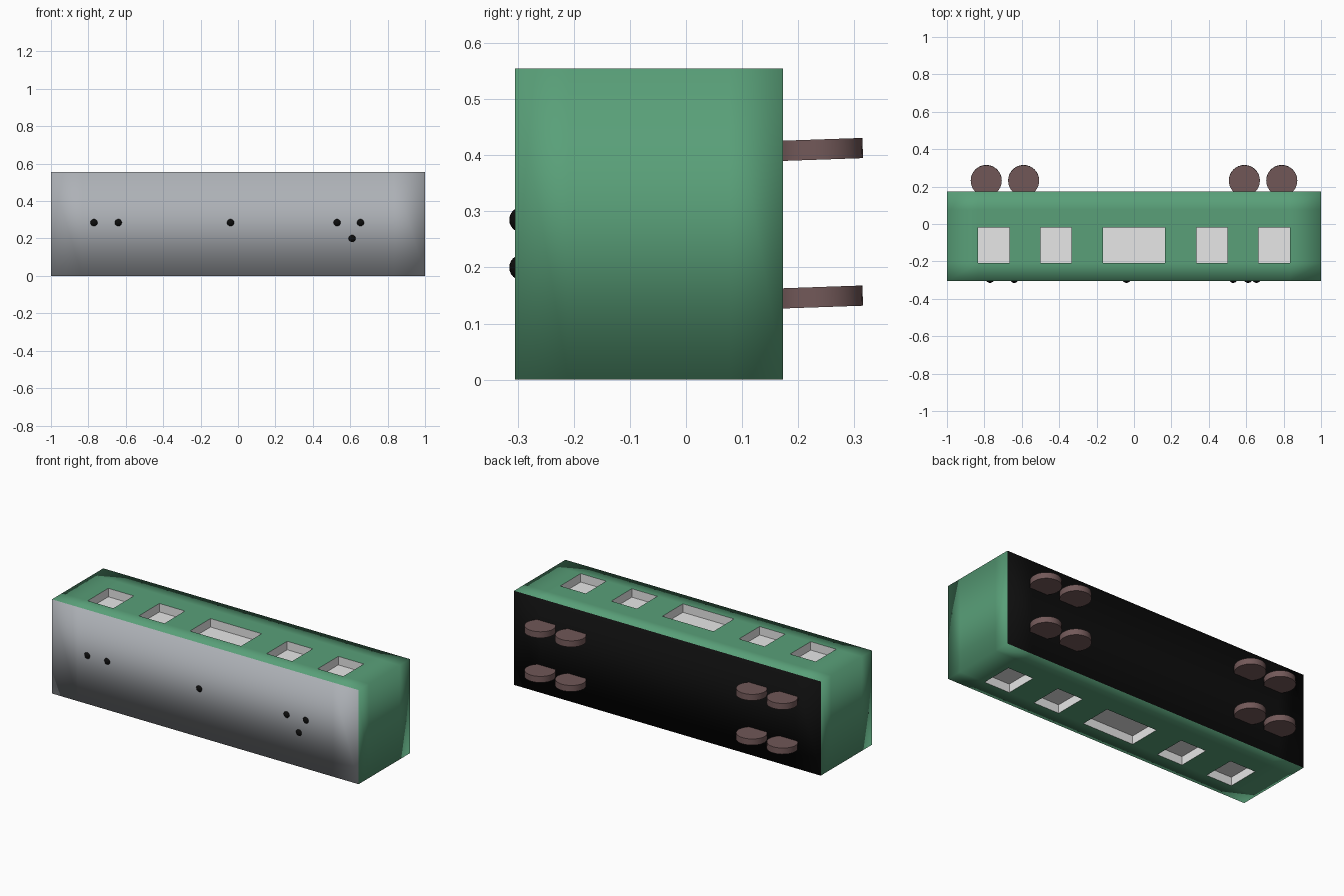
import bpy, bmesh, math
from mathutils import Vector

cube = bpy.data.objects.get("Cube")
if cube:
    bpy.data.objects.remove(cube, do_unlink=True)


def make_material(name, rgb):
    m = bpy.data.materials.new(name)
    m.use_nodes = True
    m.diffuse_color = (*rgb, 1)
    bsdf = m.node_tree.nodes["Principled BSDF"]
    bsdf.inputs["Base Color"].default_value = (*rgb, 1)
    bsdf.inputs["Roughness"].default_value = 0.6
    return m


green = make_material("green_paint", (0.10, 0.35, 0.19))
grey = make_material("roof_grey", (0.42, 0.44, 0.47))
black = make_material("black", (0.004, 0.004, 0.004))
pale = make_material("window_pale", (0.8, 0.8, 0.8))
brown = make_material("wheel_brown", (0.17, 0.10, 0.10))


def finish(bm, name, materials):
    mesh = bpy.data.meshes.new(name)
    bm.to_mesh(mesh)
    bm.free()
    for m in materials:
        mesh.materials.append(m)
    obj = bpy.data.objects.new(name, mesh)
    bpy.context.collection.objects.link(obj)
    return obj


# Carriage body lying on its side: roof to -y, underside to +y
ROOF_Y, FLOOR_Y, HEIGHT = -0.305, 0.173, 0.555
STEP_X, STEP_Y = 1 / 6, (FLOOR_Y - ROOF_Y) / 5
bm = bmesh.new()
bmesh.ops.create_cube(bm, size=1)
for v in bm.verts:
    v.co = Vector((v.co.x * 2,
                   ROOF_Y + (v.co.y + 0.5) * (FLOOR_Y - ROOF_Y),
                   (v.co.z + 0.5) * HEIGHT))


def loop_cut(point, normal):
    bmesh.ops.bisect_plane(bm, geom=bm.verts[:] + bm.edges[:] + bm.faces[:],
                           plane_co=point, plane_no=normal)


for i in range(-5, 6):
    loop_cut((i * STEP_X, 0, 0), (1, 0, 0))
for i in range(1, 5):
    loop_cut((0, ROOF_Y + i * STEP_Y, 0), (0, 1, 0))

# Paint by direction, smooth across the box
bm.normal_update()
for f in bm.faces:
    f.smooth = True
    f.material_index = 1 if f.normal.y < -0.5 else 2 if f.normal.y > 0.5 else 0


def is_window(f, side):
    c = f.calc_center_median()
    in_row = ROOF_Y + STEP_Y < c.y < ROOF_Y + 3 * STEP_Y
    return f.normal.z * side > 0.5 and in_row and round(abs(c.x) * 12) in (1, 5, 9)


# Recessed windows on both sides
for side in (1, -1):
    panes = [f for f in bm.faces if is_window(f, side)]
    for f in panes:
        f.material_index = 3
        f.smooth = False
    new = bmesh.ops.extrude_face_region(bm, geom=panes)["geom"]
    bmesh.ops.translate(bm, vec=(0, 0, -0.05 * side),
                        verts=[g for g in new if isinstance(g, bmesh.types.BMVert)])
    old = [f for f in panes if f.is_valid]
    if old:
        bmesh.ops.delete(bm, geom=old, context='FACES')
    for g in new:
        if isinstance(g, bmesh.types.BMFace):
            for e in g.edges:
                for wall in e.link_faces:
                    wall.material_index = 3
                    wall.smooth = False
bmesh.ops.recalc_face_normals(bm, faces=bm.faces[:])
for e in bm.edges:
    if len({f.material_index for f in e.link_faces}) > 1 and any(
            f.material_index == 3 for f in e.link_faces):
        e.smooth = False
finish(bm, "carriage_body", [green, grey, black, pale])

# Wheels in pairs near each end, one row per side, tilted a touch
for row, z in (("upper", 0.41), ("lower", 0.147)):
    for x in (-0.79, -0.59, 0.59, 0.79):
        bpy.ops.mesh.primitive_cylinder_add(
            vertices=32, radius=0.083, depth=0.036,
            location=(x, 0.232, z), rotation=(math.radians(2), 0, 0))
        wheel = bpy.context.object
        wheel.name = f"{row}_wheel"
        wheel.data.materials.append(brown)
        bpy.ops.object.shade_smooth_by_angle()

# Small round roof vents
for x, z in ((-0.77, 0.285), (-0.64, 0.285), (-0.04, 0.285),
             (0.53, 0.285), (0.655, 0.285), (0.61, 0.2)):
    bpy.ops.mesh.primitive_uv_sphere_add(
        segments=20, ring_count=12, radius=0.023, location=(x, ROOF_Y + 0.013, z))
    vent = bpy.context.object
    vent.name = "roof_vent"
    vent.data.materials.append(black)
    bpy.ops.object.shade_smooth()
